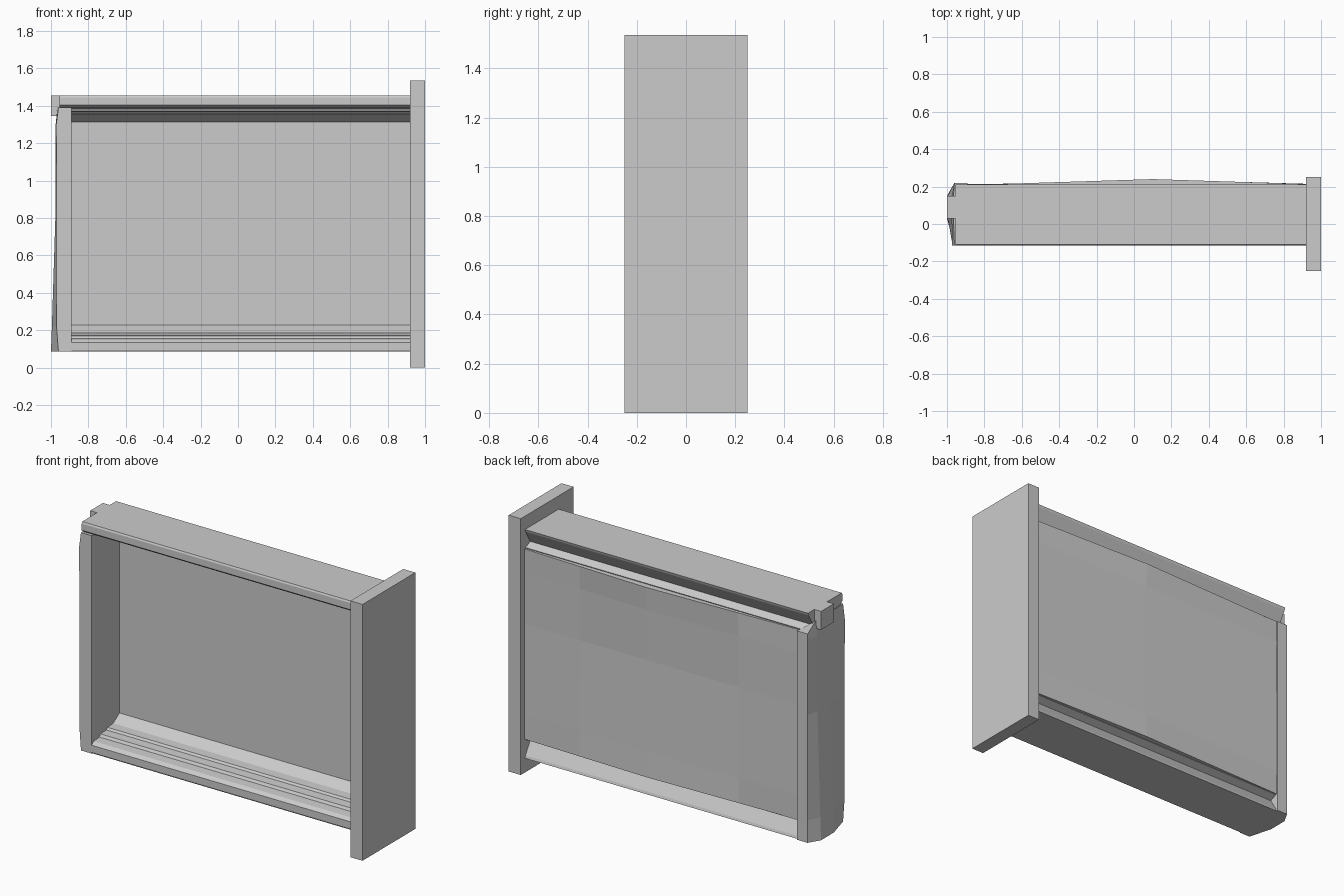
import bpy, bmesh
import math

if "Cube" in bpy.data.objects:
    bpy.data.objects.remove(bpy.data.objects["Cube"])

MID = 0.77


def make_object(name, verts, faces):
    mesh = bpy.data.meshes.new(name)
    mesh.from_pydata(verts, [], faces)
    bm = bmesh.new()
    bm.from_mesh(mesh)
    bmesh.ops.recalc_face_normals(bm, faces=bm.faces)
    bm.to_mesh(mesh)
    bm.free()
    ob = bpy.data.objects.new(name, mesh)
    bpy.context.collection.objects.link(ob)
    return ob


def loft(name, rings):
    """Join closed rings of equal length and cap both ends."""
    n = len(rings[0])
    verts = [v for ring in rings for v in ring]
    faces = [tuple(range(n)), tuple(range(len(verts) - n, len(verts)))]
    for r in range(len(rings) - 1):
        for i in range(n):
            j = (i + 1) % n
            faces.append((r * n + i, r * n + j, (r + 1) * n + j, (r + 1) * n + i))
    return make_object(name, verts, faces)


def box(name, x0, x1, y0, y1, z0, z1):
    ring = [(y0, z0), (y1, z0), (y1, z1), (y0, z1)]
    return loft(name, [[(x, y, z) for y, z in ring] for x in (x0, x1)])


# End plate
box("end_plate", 0.92, 1.0, -0.25, 0.25, 0.0, 1.535)

# Top and bottom rails: stepped front, grooved back (y, height from outer edge)
profile = [(-0.11, 0.0), (-0.115, 0.01), (-0.115, 0.05), (-0.095, 0.066),
           (-0.04, 0.07), (-0.03, 0.085), (0.025, 0.088), (0.035, 0.1),
           (0.09, 0.103), (0.155, 0.145), (0.19, 0.145), (0.205, 0.11),
           (0.16, 0.09), (0.205, 0.015), (0.21, 0.0)]
for name, side in (("bottom_rail", -1), ("top_rail", 1)):
    rings = [[(x, y, MID + side * (0.685 - h)) for y, h in profile]
             for x in (-0.955, 0.92)]
    loft(name, rings)

# Back panel, bulging slightly towards the rear
rings = []
for x in (-0.93, -0.5, 0.1, 0.55, 0.92):
    bulge = 0.033 * (1 - abs(x - 0.1) / 1.03)
    rings.append([(x, 0.15, 0.2), (x, 0.15, 1.34), (x, 0.207 + bulge, 1.34),
                  (x, 0.212 + bulge * 0.4, 1.2), (x, 0.212, 0.89),
                  (x, 0.212 + bulge * 0.4, 0.35), (x, 0.207 + bulge * 0.8, 0.2)])
loft("back_panel", rings)

# Left post: height, outer x, corner x, drop of the rear top edge
rings = []
for z, outer, corner, drop in ((0.085, -1.0, -0.96, 0), (0.22, -0.995, -0.97, 0),
                               (0.85, -0.975, -0.97, 0), (1.3, -0.975, -0.972, 0),
                               (1.39, -0.965, -0.96, 0.06)):
    rings.append([(-0.89, -0.115, z), (corner, -0.115, z), (outer, 0.03, z),
                  (outer, 0.15, z), (-0.96, 0.22, z - drop * 0.9),
                  (-0.89, 0.22, z - drop * 0.9)])
loft("left_post", rings)

# Small catch on the top left corner
box("corner_catch", -1.0, -0.94, 0.03, 0.15, 1.345, 1.455)
